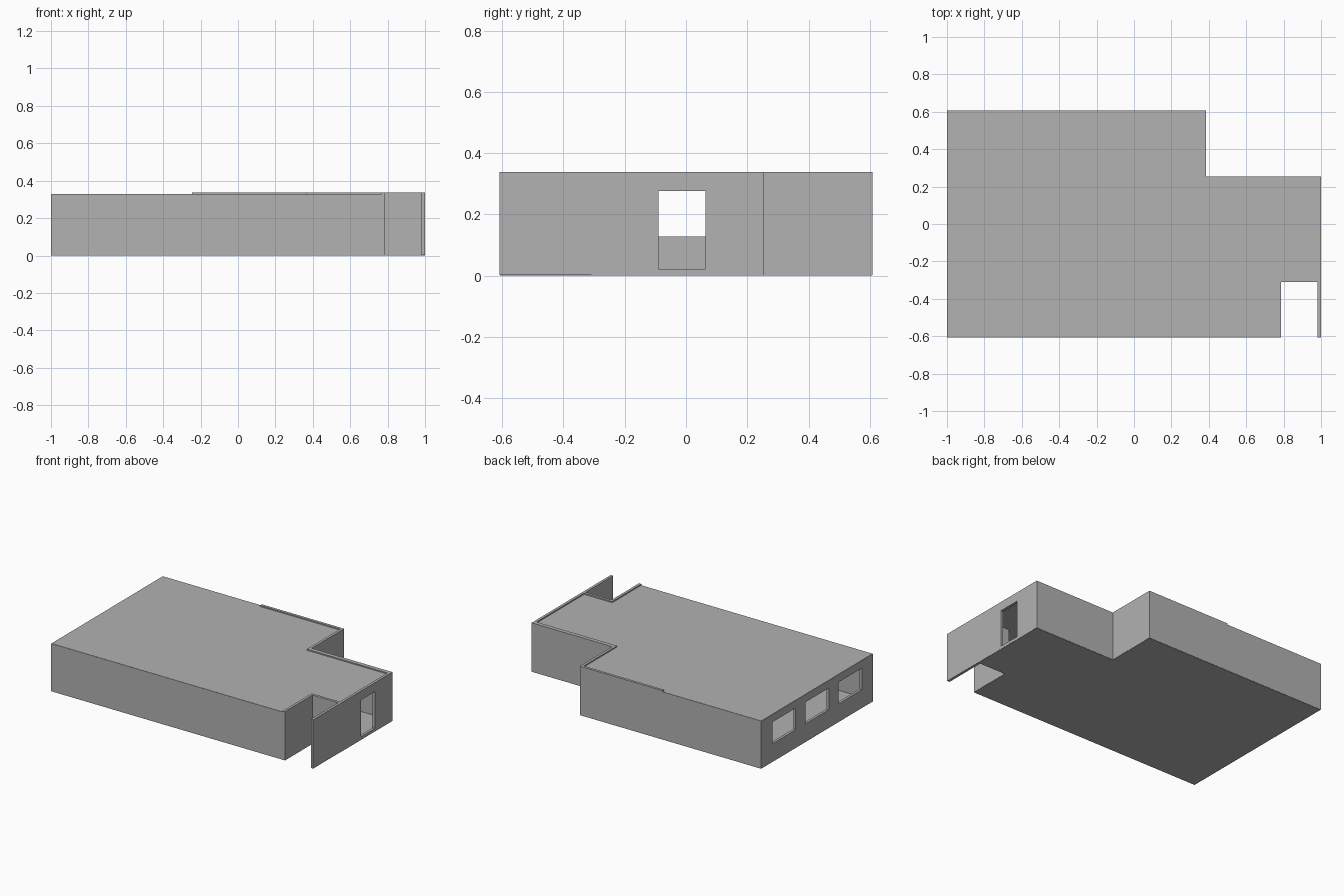
import bpy
import bmesh

default = bpy.data.objects.get("Cube")
if default:
    bpy.data.objects.remove(default, do_unlink=True)

# One plain grey for the whole building
grey = bpy.data.materials.new("plain grey")
grey.use_nodes = True
COLOUR = (0.445, 0.445, 0.445, 1)
grey.diffuse_color = COLOUR
grey.node_tree.nodes["Principled BSDF"].inputs["Base Color"].default_value = COLOUR

# Main plan lines
W, E = -1.0, 1.0            # outer west and east
S, N = -0.608, 0.608        # outer south and north
STEP_X, STEP_Y = 0.385, 0.255     # north-east step
PORCH_X, PORCH_Y = 0.785, -0.31   # south-east recess
T = 0.018                   # wall thickness
BASE, ROOF, PARAPET = 0.002, 0.33, 0.338
LOW = ROOF - 0.002          # walls covered by the roof


def prism(name, outline, z0, z1):
    """Extrude a plan outline between two heights."""
    bm = bmesh.new()
    face = bm.faces.new([bm.verts.new((x, y, z0)) for x, y in outline])
    up = bmesh.ops.extrude_face_region(bm, geom=[face])
    verts = [v for v in up["geom"] if isinstance(v, bmesh.types.BMVert)]
    bmesh.ops.translate(bm, verts=verts, vec=(0, 0, z1 - z0))
    bmesh.ops.recalc_face_normals(bm, faces=bm.faces)
    mesh = bpy.data.meshes.new(name)
    bm.to_mesh(mesh)
    bm.free()
    mesh.materials.append(grey)
    obj = bpy.data.objects.new(name, mesh)
    bpy.context.collection.objects.link(obj)
    return obj


def wall(name, x0, x1, y0, y1, z0=BASE, z1=PARAPET):
    return prism(name, [(x0, y0), (x1, y0), (x1, y1), (x0, y1)], z0, z1)


def cut_opening(target, name, x, y0, y1, z0, z1):
    """Cut a rectangular opening through a wall facing east or west."""
    cutter = wall(name, x - 0.1, x + 0.1, y0, y1, z0, z1)
    cutter.hide_render = True
    cutter.hide_viewport = True
    mod = target.modifiers.new(name, "BOOLEAN")
    mod.operation = "DIFFERENCE"
    mod.solver = "EXACT"
    mod.object = cutter


def footprint(d):
    """Stepped plan outline pulled in by d."""
    return [(W + d, S + d), (PORCH_X - d, S + d), (PORCH_X - d, PORCH_Y + d),
            (E - d, PORCH_Y + d), (E - d, STEP_Y - d), (STEP_X - d, STEP_Y - d),
            (STEP_X - d, N - d), (W + d, N - d)]


# Floor and roof slabs
prism("floor", footprint(0.001), 0, 0.018)
prism("roof", footprint(0.001), ROOF - 0.015, ROOF)

# Low outer walls
west_wall = wall("west_wall", W, W + T, S, N, z1=LOW)
wall("south_wall", W + T, PORCH_X - T, S, S + T, z1=LOW)
wall("north_wall", W + T, -0.245, N - T, N, z1=LOW)

# Raised walls that stand above the roof as a thin parapet
prism("north_parapet_wall", [
    (-0.245, N), (-0.245, N - T), (STEP_X - T, N - T),
    (STEP_X - T, STEP_Y - 0.028), (E - T, STEP_Y - 0.028),
    (E - T, STEP_Y), (STEP_X, STEP_Y), (STEP_X, N)], BASE, PARAPET)
prism("porch_wall", [
    (PORCH_X - T, S), (PORCH_X, S), (PORCH_X, PORCH_Y), (E - T, PORCH_Y),
    (E - T, PORCH_Y + T), (PORCH_X - T, PORCH_Y + T)], BASE, PARAPET)
east_wall = wall("east_wall", E - T, E, S, STEP_Y)

# Doorway on the east and three windows on the west
cut_opening(east_wall, "door_cutter", E, -0.09, 0.063, 0.022, 0.276)
for i, y in enumerate((-0.36, 0, 0.36)):
    cut_opening(west_wall, f"window_cutter_{i + 1}", W, y - 0.128, y + 0.128, 0.127, 0.276)
